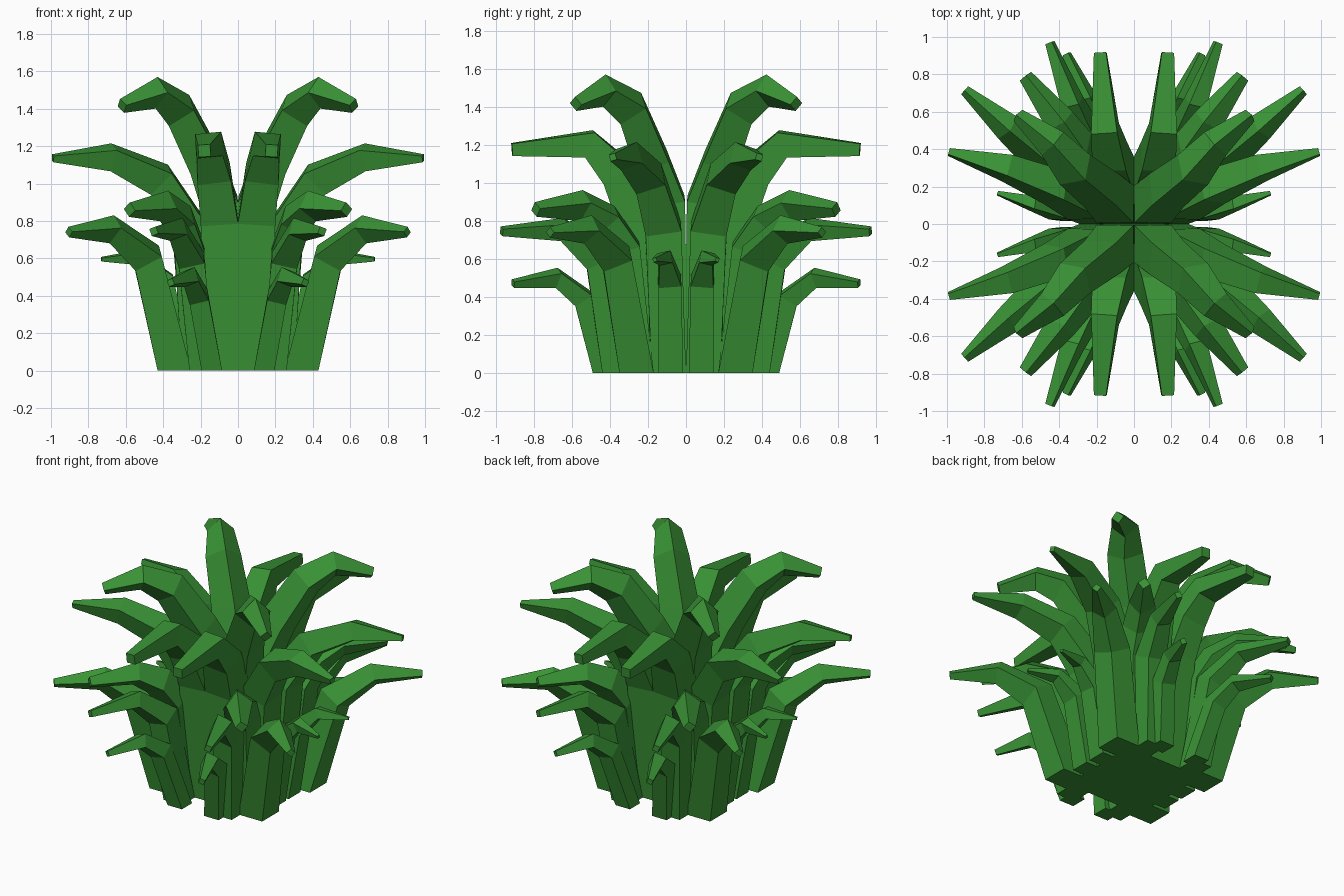
import bpy, bmesh
from mathutils import Vector

if "Cube" in bpy.data.objects:
    bpy.data.objects.remove(bpy.data.objects["Cube"])

green = bpy.data.materials.new("leaf_green")
green.diffuse_color = (0.041, 0.29, 0.036, 1)
green.use_nodes = True
green.node_tree.nodes["Principled BSDF"].inputs["Base Color"].default_value = green.diffuse_color
UP = Vector((0, 0, 1))


def blade(name, path, sizes):
    """Bent square-section blade. The foot is aligned to x/y and the section
    tilts with the path, so diagonal blades get a ridge along the top."""
    pts = [Vector(p) for p in path]
    bm = bmesh.new()
    rings = []
    for i, p in enumerate(pts):
        into = (p - pts[i - 1]).normalized() if i else UP
        out = (pts[i + 1] - p).normalized() if i < len(pts) - 1 else into
        tan = (into + out).normalized() if i else UP
        turn = UP.rotation_difference(tan)
        h = sizes[i] / 2
        rings.append([bm.verts.new(p + turn @ Vector((x * h, y * h, 0)))
                      for x, y in ((1, 1), (-1, 1), (-1, -1), (1, -1))])
    for r, q in zip(rings, rings[1:]):
        for k in range(4):
            bm.faces.new((r[k], r[(k + 1) % 4], q[(k + 1) % 4], q[k]))
    bm.faces.new(rings[0])
    bm.faces.new(rings[-1])
    bmesh.ops.recalc_face_normals(bm, faces=bm.faces)
    me = bpy.data.meshes.new(name)
    bm.to_mesh(me)
    bm.free()
    me.materials.append(green)
    ob = bpy.data.objects.new(name, me)
    bpy.context.collection.objects.link(ob)
    # Repeat in all four quadrants
    m = ob.modifiers.new("mirror", 'MIRROR')
    m.use_axis = (True, True, False)
    m.use_mirror_merge = False


# Tall central blades
blade("tall_blade",
      [(.09, .09, 0), (.10, .105, .90), (.175, .18, 1.11), (.315, .29, 1.39), (.435, .43, 1.485), (.62, .58, 1.415)],
      [.20, .20, .18, .16, .12, .055])
# Upper blades leaning to the sides and to front/back
blade("upper_side_blade",
      [(.20, .09, 0), (.26, .12, .76), (.42, .195, 1.02), (.68, .30, 1.14), (.99, .385, 1.135)],
      [.18, .19, .16, .12, .035])
blade("upper_front_blade",
      [(.085, .21, 0), (.10, .26, .80), (.13, .36, 1.05), (.155, .51, 1.205), (.18, .915, 1.175)],
      [.18, .20, .18, .14, .065])
# Middle blades
blade("middle_blade",
      [(.22, .25, 0), (.26, .32, .65), (.31, .42, .80), (.395, .55, .88), (.58, .79, .86)],
      [.16, .16, .15, .12, .055])
blade("lower_front_blade",
      [(.19, .37, 0), (.25, .46, .59), (.33, .65, .755), (.45, .97, .745)],
      [.14, .14, .10, .04])
blade("lower_side_blade",
      [(.34, .26, 0), (.485, .365, .60), (.675, .515, .755), (.905, .715, .74)],
      [.18, .16, .11, .04])
# Short outer blades
blade("short_front_blade",
      [(.14, .435, 0), (.21, .54, .39), (.26, .68, .50), (.36, .91, .47)],
      [.11, .105, .085, .035])
blade("short_side_blade",
      [(.31, .08, 0), (.40, .085, .48), (.54, .11, .605), (.73, .165, .595)],
      [.13, .12, .07, .02])
